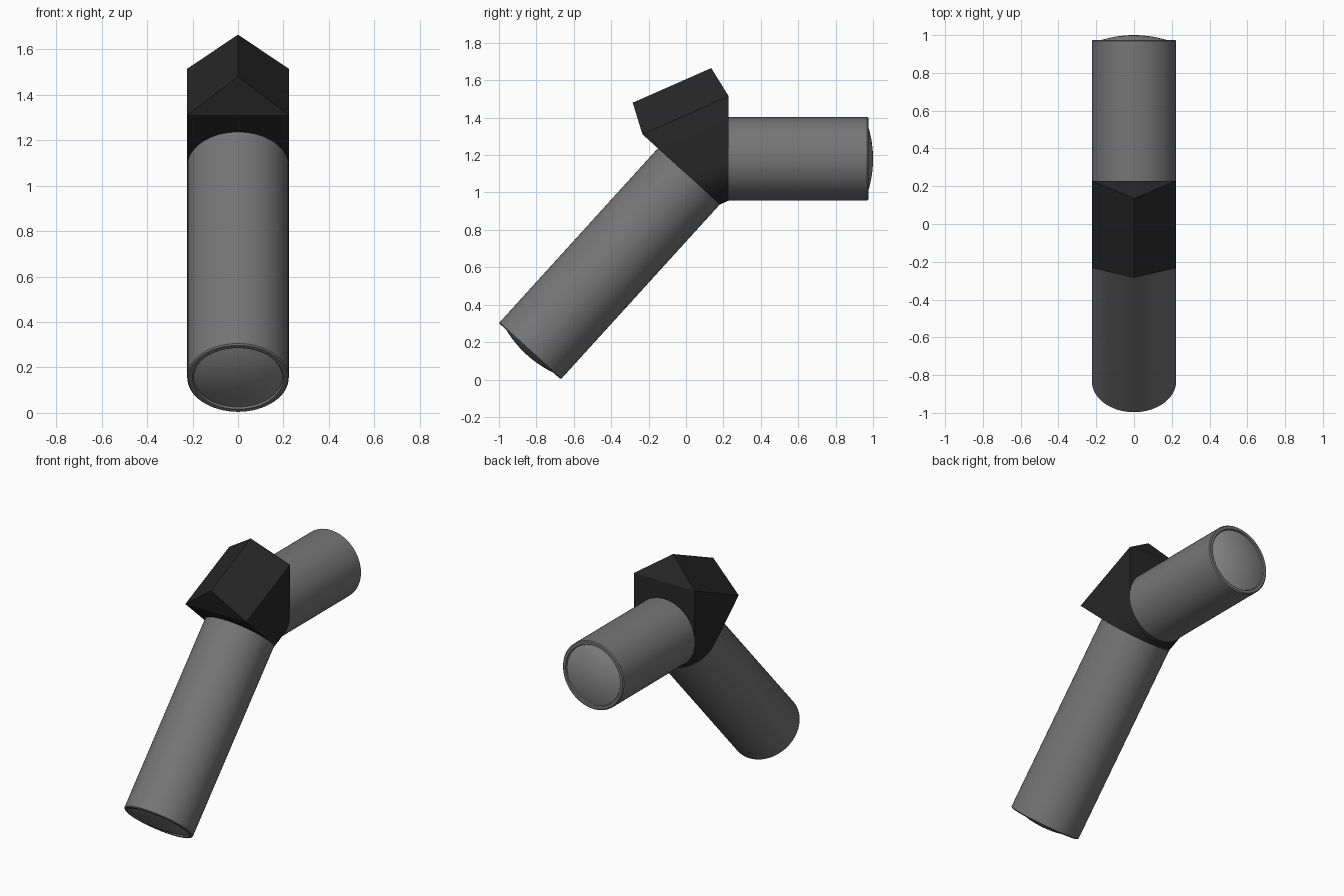
import bpy, bmesh
from math import sin, cos, pi, radians, sqrt
from mathutils import Vector

if "Cube" in bpy.data.objects:
    bpy.data.objects.remove(bpy.data.objects["Cube"])

R = 0.2235
SEG = 64
X = Vector((1, 0, 0))


def material(name, g):
    m = bpy.data.materials.new(name)
    m.diffuse_color = (g, g, g, 1)
    m.use_nodes = True
    m.node_tree.nodes["Principled BSDF"].inputs["Base Color"].default_value = m.diffuse_color
    return m


TUBE = material("tube_grey", 0.18)
DARK = material("head_black", 0.02)
LENS = material("lens_grey", 0.27)


def finish(name, bm, mat):
    bmesh.ops.recalc_face_normals(bm, faces=bm.faces[:])
    me = bpy.data.meshes.new(name)
    bm.to_mesh(me)
    bm.free()
    ob = bpy.data.objects.new(name, me)
    bpy.context.collection.objects.link(ob)
    me.materials.append(mat)
    bpy.ops.object.select_all(action='DESELECT')
    ob.select_set(True)
    bpy.context.view_layer.objects.active = ob
    bpy.ops.object.shade_smooth_by_angle(angle=radians(30))
    return ob


def lathe(name, origin, axis, profile, mat):
    """Revolve (radius, height) points around an axis; radius 0 is a pole."""
    bm = bmesh.new()
    side = axis.cross(X)
    rings = []
    for r, h in profile:
        c = origin + axis * h
        if r == 0:
            rings.append([bm.verts.new(c)] * SEG)
        else:
            rings.append([bm.verts.new(c + X * r * cos(2 * pi * i / SEG) + side * r * sin(2 * pi * i / SEG))
                          for i in range(SEG)])
    for a, b in zip(rings, rings[1:]):
        for i in range(SEG):
            j = (i + 1) % SEG
            bm.faces.new(list(dict.fromkeys((a[i], a[j], b[j], b[i]))))
    return finish(name, bm, mat)


def arm(name, start, end):
    axis = (end - start).normalized()
    n = (end - start).length
    # tube with a small rim bevel and shallow recess
    lathe(name + "_tube", start, axis,
          [(0, 0), (R, 0), (R, n - 0.006), (R - 0.006, n), (0.2, n), (0.196, n - 0.012), (0, n - 0.012)], TUBE)
    # bulging lens in the recess
    big = 0.59
    dome = [(0.195, -0.012)]
    for k in range(9):
        r = 0.195 * (1 - k / 8)
        dome.append((r, 0.025 - big + sqrt(big * big - r * r)))
    lathe(name + "_lens", end, axis, dome, LENS)


back_c = Vector((0, 0.228, 1.18))
front_c = Vector((0, 0.015, 1.086))
foot_c = Vector((0, -0.835, 0.151))
arm("upper_arm", back_c, Vector((0, 0.975, 1.18)))
arm("lower_arm", front_c, foot_c)

# elbow head: two arch-shaped ends lofted together under a pitched roof
d = (front_c - foot_c).normalized()
bm = bmesh.new()


def arch(c, up):
    pts = [(R, 0.335)] + [(R * cos(pi * i / 32), -R * sin(pi * i / 32)) for i in range(33)] + [(-R, 0.335)]
    return [bm.verts.new(c + X * x + up * u) for x, u in pts]


back = arch(back_c, Vector((0, 0, 1)))
front = arch(front_c, Vector((0, -d.z, d.y)))
ridge_b = bm.verts.new((0, 0.135, 1.665))
ridge_f = bm.verts.new((0, -0.285, 1.48))
bm.faces.new(back)
bm.faces.new(front)
for i in range(len(back) - 1):
    bm.faces.new((back[i], back[i + 1], front[i + 1], front[i]))
for k in (0, -1):
    bm.faces.new((back[k], front[k], ridge_f, ridge_b))
bm.faces.new((back[0], back[-1], ridge_b))
bm.faces.new((front[0], front[-1], ridge_f))
finish("elbow_head", bm, DARK)
